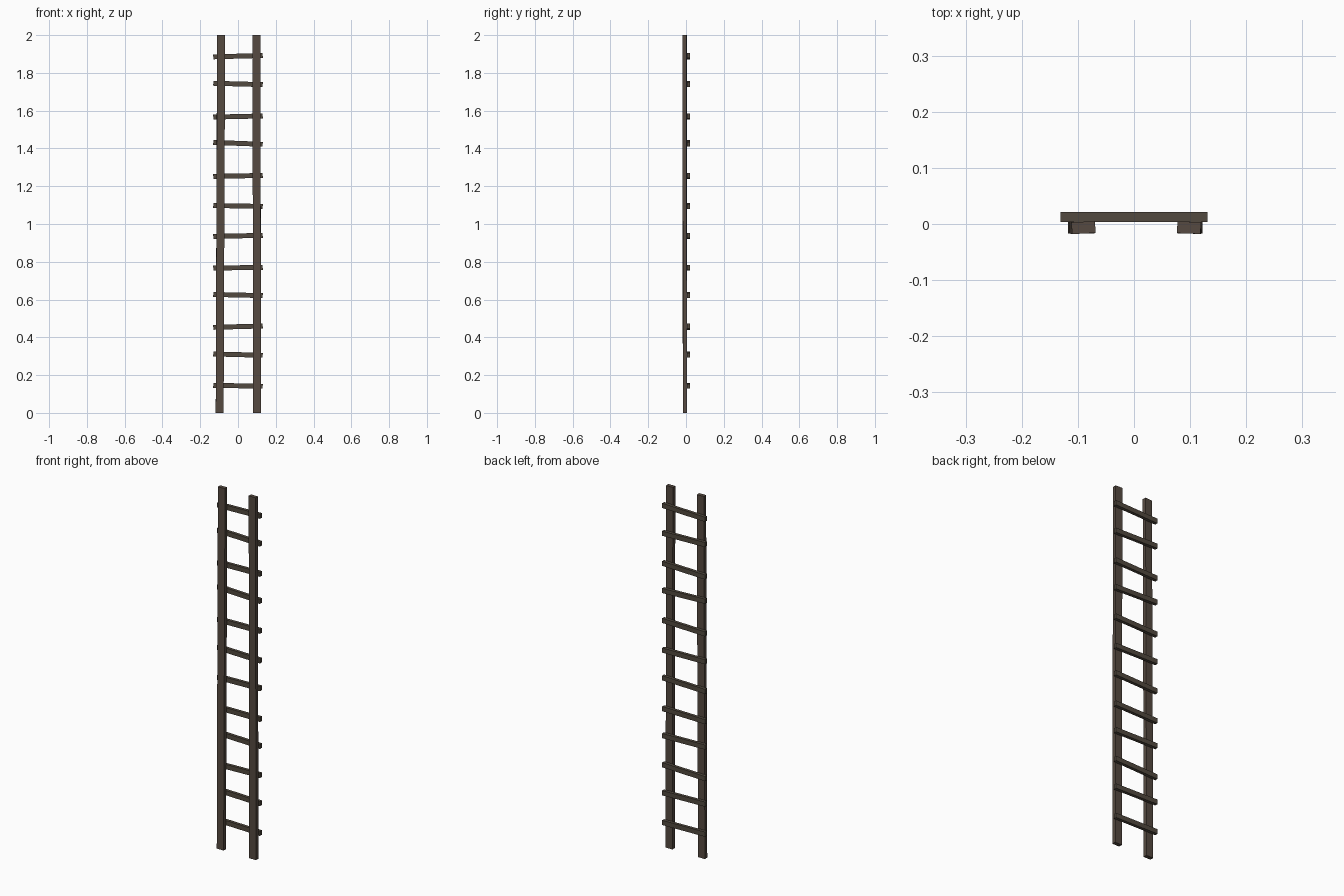
import bpy, bmesh, math
from mathutils import Vector, Matrix

if "Cube" in bpy.data.objects:
    bpy.data.objects.remove(bpy.data.objects["Cube"])


def material(name, color):
    m = bpy.data.materials.new(name)
    m.diffuse_color = (*color, 1)
    m.use_nodes = True
    m.node_tree.nodes["Principled BSDF"].inputs["Base Color"].default_value = m.diffuse_color
    return m


rail_wood = material("dark brown wood", (0.092, 0.068, 0.052))
rung_wood = material("dark rung wood", (0.085, 0.068, 0.050))


def finish(bm, name, mat):
    bmesh.ops.recalc_face_normals(bm, faces=bm.faces)
    me = bpy.data.meshes.new(name)
    bm.to_mesh(me)
    bm.free()
    me.materials.append(mat)
    ob = bpy.data.objects.new(name, me)
    bpy.context.collection.objects.link(ob)


def rail(name, sections):
    """Loft a rectangular beam through (z, centre x, twist in degrees) sections."""
    bm = bmesh.new()
    rings = []
    for z, cx, twist in sections:
        rot = Matrix.Rotation(math.radians(twist), 3, 'Z')
        rings.append([bm.verts.new(rot @ Vector((sx * 0.021, sy * 0.0105, 0))
                                   + Vector((cx, -0.0065, z)))
                      for sx, sy in ((-1, -1), (1, -1), (1, 1), (-1, 1))])
    for a, b in zip(rings, rings[1:]):
        for i in range(4):
            j = (i + 1) % 4
            bm.faces.new((a[i], a[j], b[j], b[i]))
    bm.faces.new(rings[0][::-1])
    bm.faces.new(rings[-1])
    finish(bm, name, rail_wood)


# Slightly crooked side rails
rail("left_rail", [(0, -0.097, 0), (0.65, -0.095, 1), (1.3, -0.092, 1), (2, -0.090, 3)])
rail("right_rail", [(0, 0.101, 0), (0.65, 0.100, 0), (1.3, 0.099, -1), (2, 0.098, -2)])

# Uneven rungs behind the rails: heights at the left and right ends
rungs = [(0.146, 0.141), (0.312, 0.305), (0.453, 0.460), (0.627, 0.621),
         (0.767, 0.770), (0.934, 0.940), (1.098, 1.093), (1.252, 1.257),
         (1.432, 1.422), (1.566, 1.572), (1.745, 1.738), (1.885, 1.892)]
for n, (zl, zr) in enumerate(rungs, 1):
    bm = bmesh.new()
    tilt = Matrix.Rotation(-math.atan2(zr - zl, 0.26), 4, 'Y')
    bmesh.ops.create_cube(bm, size=1, matrix=Matrix.Translation((0, 0.0125, (zl + zr) / 2))
                          @ tilt @ Matrix.Diagonal((0.262, 0.017, 0.026, 1)))
    finish(bm, f"rung_{n}", rung_wood)
